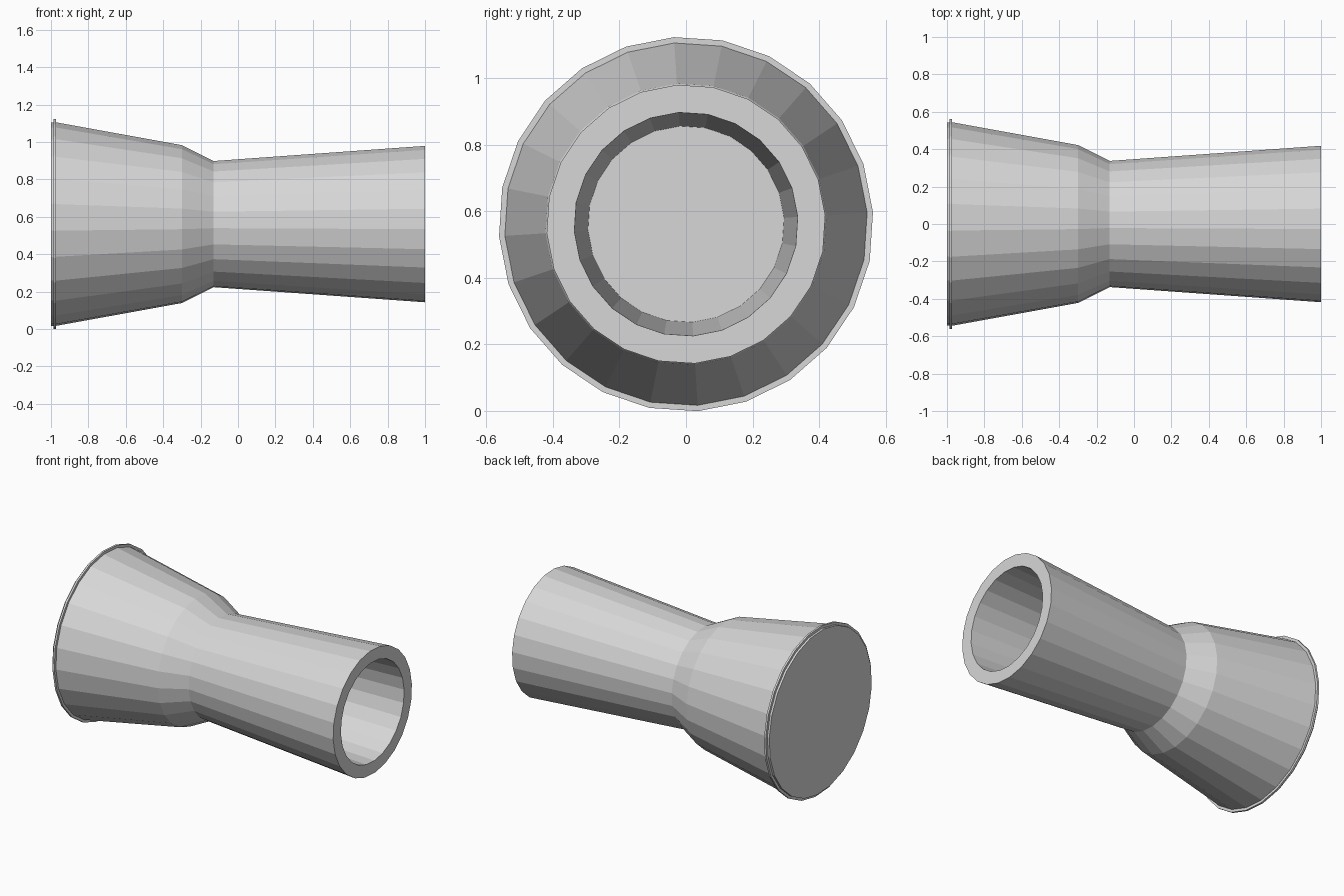
import bpy
import bmesh
from math import cos, sin, radians, tau

SIDES = 24
TURN = radians(3.7)
AXIS_Z = 0.561

cube = bpy.data.objects.get("Cube")
if cube:
    bpy.data.objects.remove(cube, do_unlink=True)

grey = bpy.data.materials.new("light grey")
grey.use_nodes = True
colour = (0.68, 0.68, 0.68, 1)
grey.diffuse_color = colour
grey.node_tree.nodes["Principled BSDF"].inputs["Base Color"].default_value = colour


def lathe(name, profile, closed=False):
    """Sweep (x, radius) points around the x axis; open profiles get end caps."""
    bm = bmesh.new()
    rings = []
    for x, r in profile:
        angles = [TURN + tau * i / SIDES for i in range(SIDES)]
        rings.append([bm.verts.new((x, r * cos(a), r * sin(a))) for a in angles])
    pairs = list(zip(rings, rings[1:]))
    if closed:
        pairs.append((rings[-1], rings[0]))
    else:
        bm.faces.new(rings[0])
        bm.faces.new(rings[-1])
    for a, b in pairs:
        for i in range(SIDES):
            j = (i + 1) % SIDES
            bm.faces.new((a[i], a[j], b[j], b[i]))
    bmesh.ops.recalc_face_normals(bm, faces=bm.faces)
    mesh = bpy.data.meshes.new(name)
    bm.to_mesh(mesh)
    bm.free()
    mesh.materials.append(grey)
    obj = bpy.data.objects.new(name, mesh)
    obj.location.z = AXIS_Z
    bpy.context.collection.objects.link(obj)


# Flared bell, waist and hollow tube with a recessed floor
lathe("body", [
    (-1.0, 0.545), (-0.972, 0.545), (-0.30, 0.423), (-0.13, 0.338),
    (1.0, 0.419), (1.0, 0.336), (0.0, 0.295),
])

# Thin raised band just behind the closed end
lathe("rim", [
    (-0.986, 0.53), (-0.986, 0.5625), (-0.973, 0.5625), (-0.973, 0.53),
], closed=True)
